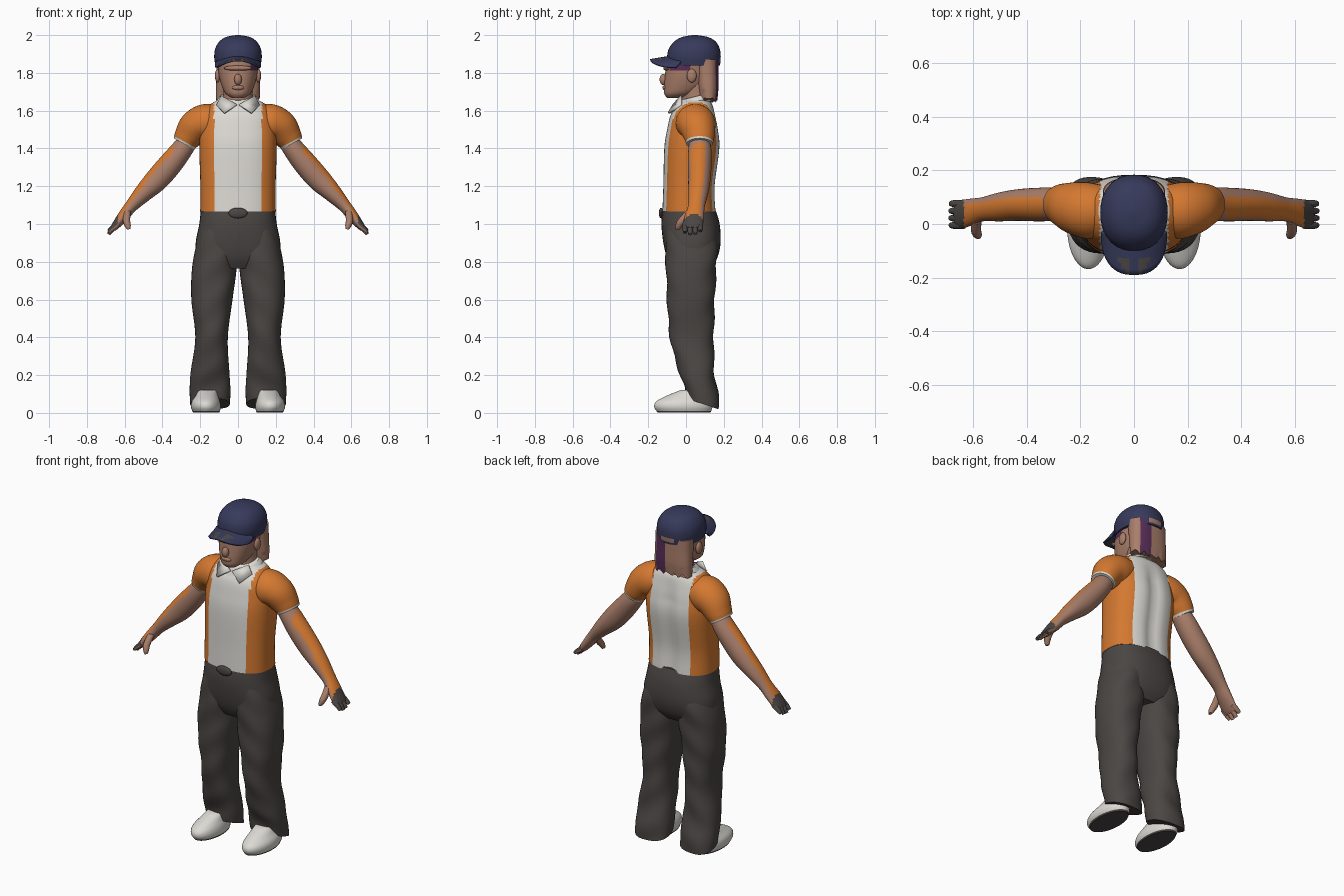
import bpy, bmesh, math
from mathutils import Vector

cube = bpy.data.objects.get("Cube")
if cube:
    bpy.data.objects.remove(cube, do_unlink=True)


def material(name, r, g, b):
    m = bpy.data.materials.new(name)
    m.use_nodes = True
    m.diffuse_color = (r, g, b, 1)
    node = next(n for n in m.node_tree.nodes if n.type == 'BSDF_PRINCIPLED')
    node.inputs["Base Color"].default_value = (r, g, b, 1)
    node.inputs["Roughness"].default_value = 0.8
    return m


orange = material("orange cloth", .66, .19, .03)
white = material("off white", .72, .70, .66)
grey = material("dark grey", .07, .062, .058)
navy = material("navy", .038, .042, .105)
skin = material("skin", .40, .21, .145)
purple = material("purple hair", .10, .028, .10)


def finish(name, bm, mats, rule=None, angle=45):
    """Turn a bmesh into a smooth object, colouring faces by a rule."""
    bmesh.ops.recalc_face_normals(bm, faces=bm.faces)
    bm.normal_update()
    for f in bm.faces:
        if rule:
            f.material_index = rule(f.calc_center_median(), f.normal)
    mesh = bpy.data.meshes.new(name)
    bm.to_mesh(mesh)
    bm.free()
    for m in mats:
        mesh.materials.append(m)
    ob = bpy.data.objects.new(name, mesh)
    bpy.context.collection.objects.link(ob)
    bpy.ops.object.select_all(action='DESELECT')
    ob.select_set(True)
    bpy.context.view_layer.objects.active = ob
    bpy.ops.object.shade_smooth_by_angle(angle=math.radians(angle))
    return ob


def smooth_rings(rings, steps):
    """Catmull-Rom interpolation of the section list."""
    out = []
    for i in range(len(rings) - 1):
        p = [rings[max(0, min(len(rings) - 1, i + k))] for k in (-1, 0, 1, 2)]
        for s in range(steps):
            t = s / steps
            out.append([.5 * (2 * b + (c - a) * t + (2 * a - 5 * b + 4 * c - d) * t * t
                              + (3 * b - a - 3 * c + d) * t ** 3) for a, b, c, d in zip(*p)])
    return out + [list(rings[-1])]


def loft(name, rings, mats, rule=None, side=1, flat=True, power=2.0, segs=40,
         steps=6, warp=None):
    """Sections are (x, z, half width, y front, y back)."""
    bm = bmesh.new()
    rs = smooth_rings(rings, steps)
    loops = []
    for i, (x, z, a, y0, y1) in enumerate(rs):
        p, n = rs[max(0, i - 1)], rs[min(len(rs) - 1, i + 1)]
        t = Vector((n[0] - p[0], 0, n[1] - p[1])).normalized()
        across = Vector((1, 0, 0)) if flat else Vector((-t.z, 0, t.x))
        loop = []
        for k in range(segs):
            ang = math.tau * k / segs
            c, s = math.cos(ang), math.sin(ang)
            c = math.copysign(abs(c) ** (2 / power), c)
            s = math.copysign(abs(s) ** (2 / power), s)
            v = Vector((x, (y0 + y1) / 2, z)) + across * a * c
            v.y += (y1 - y0) / 2 * s
            if warp:
                v = warp(v)
            v.x *= side
            loop.append(bm.verts.new(v))
        loops.append(loop)
    for l0, l1 in zip(loops, loops[1:]):
        for k in range(segs):
            j = (k + 1) % segs
            bm.faces.new((l0[k], l0[j], l1[j], l1[k]))
    bm.faces.new(loops[0])
    bm.faces.new(loops[-1])
    return finish(name, bm, mats, rule)


def ball(name, loc, size, mat):
    bm = bmesh.new()
    bmesh.ops.create_uvsphere(bm, u_segments=20, v_segments=12, radius=1)
    for v in bm.verts:
        v.co = Vector(loc) + Vector(a * b for a, b in zip(v.co, size))
    return finish(name, bm, [mat])


# Shirt body: white centre panels, orange sides, dent along the spine
def spine(v):
    if v.y > .08:
        v.y -= .018 * math.exp(-(v.x / .035) ** 2) * min(1, max(0, (1.62 - v.z) * 8))
    return v


loft("shirt", [(0, 1.065, .2, -.125, .16), (0, 1.2, .199, -.12, .155),
               (0, 1.4, .205, -.115, .18), (0, 1.5, .202, -.1, .172),
               (0, 1.58, .185, -.08, .155), (0, 1.63, .15, -.045, .14),
               (0, 1.66, .10, -.015, .12)], [orange, white],
     lambda c, n: int(abs(c.x) < .128), power=2.5, segs=64, warp=spine)


# Shirt collar: leaning band with two pointed flaps
def lean(v):
    v.z += .25 * (v.y - .05)
    return v


loft("collar", [(0, 1.63, .125, -.07, .14), (0, 1.655, .112, -.055, .14),
                (0, 1.675, .095, -.04, .135)], [white], warp=lean, steps=3)

for side, label in ((1, "left"), (-1, "right")):
    bm = bmesh.new()
    flap = [(.008, -.07, 1.635), (.09, -.03, 1.68), (.115, -.03, 1.63),
            (.075, -.097, 1.59)]
    bm.faces.new([bm.verts.new((x * side, y, z)) for x, y, z in flap])
    ob = finish(label + "_collar_flap", bm, [white])
    ob.modifiers.new("thickness", 'SOLIDIFY').thickness = .012

# Trousers: hips, buckle and flared legs
loft("hips", [(0, .765, .15, -.07, .13), (0, .82, .215, -.1, .165),
              (0, .9, .224, -.12, .183), (0, 1.0, .205, -.13, .178),
              (0, 1.08, .196, -.122, .155)], [grey], power=2.4)
ball("belt_buckle", (0, -.132, 1.058), (.05, .012, .028), grey)


def cuff(v):
    v.y += .004 * math.sin(v.z * 34 + v.x * 25)
    v.z -= max(0, 1 - v.z / .25) * .42 * (v.y - .08)
    return v


def sleeve_rule(c, n):
    hem = abs(c.x) * .5 - c.z * .87 > -1.108
    return int(hem or abs(c.x) < .125)


def arm_rule(c, n):
    out = n.x * math.copysign(1, c.x) + n.z
    if abs(c.x) > .635 and out > -.1:
        return 2
    return int(abs(c.x) > .34 and out - .4 * n.y > 1.08)


for side, label in ((1, "left"), (-1, "right")):
    loft(label + "_trouser_leg",
         [(.148, .05, .105, 0, .175), (.148, .12, .108, -.01, .17),
          (.148, .22, .102, -.04, .15), (.14, .4, .086, -.085, .147),
          (.138, .6, .109, -.1, .152), (.126, .76, .118, -.105, .16),
          (.115, .88, .108, -.11, .165), (.11, .98, .085, -.1, .15)],
         [grey], side=side, power=2.3, warp=cuff)
    loft(label + "_shoe",
         [(.168, .002, .07, -.15, .13), (.17, .03, .079, -.168, .14),
          (.17, .06, .075, -.158, .14), (.165, .09, .06, -.105, .13),
          (.16, .12, .05, -.03, .12)], [white, grey],
         lambda c, n: int(c.z < .013), side=side, steps=5)
    # Sleeve, arm and hand
    loft(label + "_sleeve",
         [(.10, 1.545, .085, -.04, .14), (.17, 1.535, .1, -.055, .155),
          (.225, 1.51, .092, -.04, .155), (.265, 1.46, .075, -.012, .15),
          (.286, 1.424, .062, .003, .142)], [orange, white], sleeve_rule,
         side=side, flat=False, steps=8)
    loft(label + "_arm",
         [(.25, 1.46, .05, .02, .12), (.3, 1.39, .057, .012, .135),
          (.36, 1.315, .063, .01, .135), (.43, 1.235, .062, .012, .13),
          (.5, 1.165, .049, .01, .118), (.565, 1.095, .034, .01, .1),
          (.605, 1.045, .03, -.005, .095), (.645, .995, .022, -.017, .09),
          (.662, .975, .016, -.012, .085)], [skin, orange, grey], arm_rule,
         side=side, flat=False)
    for k, finger in enumerate(("index", "middle", "ring", "little")):
        y = -.005 + k * .027
        drop = (.01, 0, .003, .018)[k]
        loft(f"{label}_{finger}_finger",
             [(.635, 1.0, .015, y - .014, y + .014),
              (.668, .968 + drop / 2, .013, y - .014, y + .014),
              (.685, .945 + drop, .009, y - .01, y + .01)],
             [skin, orange, grey], arm_rule, side=side, flat=False, segs=12, steps=4)
    loft(label + "_thumb",
         [(.585, 1.07, .018, .0, .04), (.59, 1.02, .019, -.045, .005),
          (.583, .99, .016, -.056, -.02), (.578, .972, .008, -.055, -.032)],
         [skin], side=side, flat=False, segs=14, steps=4)
    ball(label + "_ear", (.108 * side, .03, 1.785), (.014, .026, .036), skin)

# Head and neck
loft("neck", [(0, 1.6, .09, -.03, .13), (0, 1.67, .078, -.02, .135),
              (0, 1.78, .08, -.02, .14)], [skin])
loft("head", [(0, 1.668, .035, -.1, -.03), (0, 1.69, .066, -.115, .05),
              (0, 1.73, .086, -.116, .11), (0, 1.78, .1, -.112, .14),
              (0, 1.82, .105, -.108, .15), (0, 1.88, .112, -.1, .16)],
     [skin, purple],
     lambda c, n: int(c.x > .04 and c.z > 1.815 and -.085 < c.y < .02), power=2.2)
ball("nose", (0, -.12, 1.765), (.02, .02, .03), skin)
ball("brow", (0, -.1, 1.825), (.075, .02, .014), skin)
ball("lips", (0, -.112, 1.722), (.032, .012, .013), skin)


# Hair: shell behind the neck with a ragged hem and one dyed lock
def ragged(v):
    if v.z < 1.7:
        v.z += .012 * math.sin(v.x * 130)
    return v


loft("hair", [(0, 1.655, .115, .075, .165), (0, 1.72, .116, .06, .172),
              (0, 1.8, .114, .05, .172), (0, 1.87, .115, .04, .172)],
     [skin, purple], lambda c, n: int(.025 < c.x < .085 and c.y > .12),
     power=2.5, segs=56, warp=ragged)

# Cap crown with rear opening, and arched brim
loft("cap_crown", [(0, 1.84, .12, -.095, .18), (0, 1.885, .126, -.1, .184),
                   (0, 1.93, .12, -.09, .178), (0, 1.968, .097, -.06, .155),
                   (0, 1.99, .062, -.02, .115), (0, 2.0, .012, .035, .06)],
     [navy, skin],
     lambda c, n: int(c.y > .15 and abs(c.x) < .035 and 1.85 < c.z < 1.88), power=2.2)

bm = bmesh.new()
cols, rows = 24, 8
grid = []
for j in range(rows + 1):
    t = j / rows
    line = []
    for i in range(cols + 1):
        s = -math.cos(math.pi * i / cols)
        y = -.03 - t * (.02 + .14 * (1 - abs(s) ** 2.6) ** .5)
        line.append(bm.verts.new((s * .123, y, 1.9 - .027 * t - .045 * s * s)))
    grid.append(line)
for j in range(rows):
    for i in range(cols):
        bm.faces.new((grid[j][i], grid[j][i + 1], grid[j + 1][i + 1], grid[j + 1][i]))
brim = finish("cap_brim", bm, [navy, grey],
              lambda c, n: int(c.y < -.12 and .015 < abs(c.x) < .06 + (c.y + .12) * .4))
brim.modifiers.new("thickness", 'SOLIDIFY').thickness = .012
